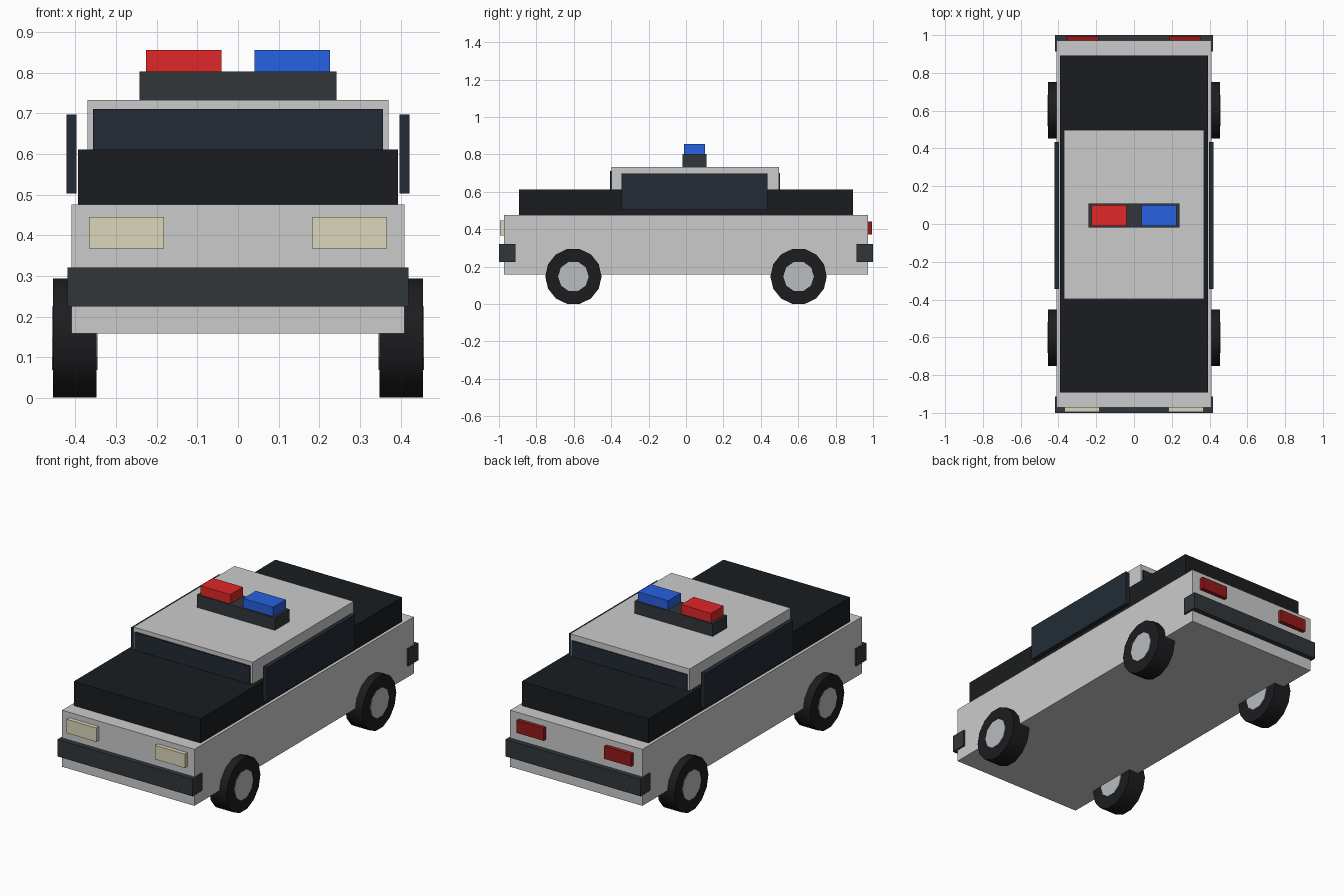
import bpy, math
from mathutils import Matrix, Vector

if "Cube" in bpy.data.objects:
    bpy.data.objects.remove(bpy.data.objects["Cube"])


def material(name, rgb):
    m = bpy.data.materials.new(name)
    m.diffuse_color = (*rgb, 1)
    m.use_nodes = True
    m.node_tree.nodes["Principled BSDF"].inputs["Base Color"].default_value = m.diffuse_color
    return m


BLACK = material("black_paint", (0.010, 0.012, 0.014))
GLASS = material("dark_glass", (0.016, 0.024, 0.036))
TRIM = material("dark_trim", (0.032, 0.037, 0.042))
TYRE = material("rubber", (0.012, 0.012, 0.014))
HUB = material("hub_metal", (0.48, 0.51, 0.53))
RED = material("beacon_red", (0.75, 0.02, 0.02))
BLUE = material("beacon_blue", (0.02, 0.12, 0.75))
CREAM = material("headlight_cream", (0.72, 0.67, 0.50))
TAIL = material("taillight_red", (0.30, 0.01, 0.01))


def box(name, x, y, z, mat=None):
    """Box spanning the given (min, max) ranges."""
    bpy.ops.mesh.primitive_cube_add(size=1)
    ob = bpy.context.object
    ob.name = name
    lo, hi = Vector((x[0], y[0], z[0])), Vector((x[1], y[1], z[1]))
    ob.data.transform(Matrix.Translation((lo + hi) / 2) @ Matrix.Diagonal((*(hi - lo), 1)))
    if mat:
        ob.data.materials.append(mat)
    return ob


def disc(name, sides, radius, x, y, mat):
    """Cylinder lying along x, between the two x values."""
    bpy.ops.mesh.primitive_cylinder_add(
        vertices=sides, radius=radius, depth=abs(x[1] - x[0]),
        location=((x[0] + x[1]) / 2, y, 0.147), rotation=(0, math.pi / 2, 0))
    ob = bpy.context.object
    ob.name = name
    ob.data.materials.append(mat)
    bpy.ops.object.shade_smooth_by_angle()


# Body shell, hood and trunk deck, cabin
box("lower_body", (-0.41, 0.41), (-0.972, 0.972), (0.158, 0.475))
box("hood_and_trunk", (-0.393, 0.393), (-0.893, 0.893), (0.47, 0.611), BLACK)
box("cabin", (-0.37, 0.37), (-0.398, 0.497), (0.475, 0.733))

# Windshield and rear window
box("windshield", (-0.357, 0.357), (-0.407, -0.385), (0.51, 0.71), GLASS)
box("rear_window", (-0.357, 0.357), (0.485, 0.503), (0.51, 0.70), GLASS)

# Roof light bar
box("light_bar_base", (-0.242, 0.242), (-0.019, 0.109), (0.725, 0.803), TRIM)
box("red_beacon", (-0.226, -0.04), (-0.011, 0.101), (0.80, 0.855), RED)
box("blue_beacon", (0.04, 0.226), (-0.011, 0.101), (0.80, 0.855), BLUE)

# Bumpers
box("front_bumper", (-0.419, 0.419), (-1.0, -0.912), (0.224, 0.32), TRIM)
box("rear_bumper", (-0.419, 0.419), (0.912, 1.0), (0.224, 0.32), TRIM)

# Mirrored parts: side windows, lamps, wheels
for side, s in (("left", -1), ("right", 1)):
    def mx(a, b):
        return tuple(sorted((s * a, s * b)))
    box(side + "_side_window", mx(0.397, 0.422), (-0.345, 0.435), (0.502, 0.697), GLASS)
    box(side + "_headlight", mx(0.182, 0.367), (-0.995, -0.96), (0.367, 0.445), CREAM)
    box(side + "_taillight", mx(0.188, 0.356), (0.96, 0.994), (0.371, 0.441), TAIL)
    for end, y in (("front", -0.602), ("rear", 0.602)):
        disc(f"{end}_{side}_tyre", 14, 0.1505, mx(0.348, 0.455), y, TYRE)
        disc(f"{end}_{side}_hub", 10, 0.082, mx(0.345, 0.458), y, HUB)
